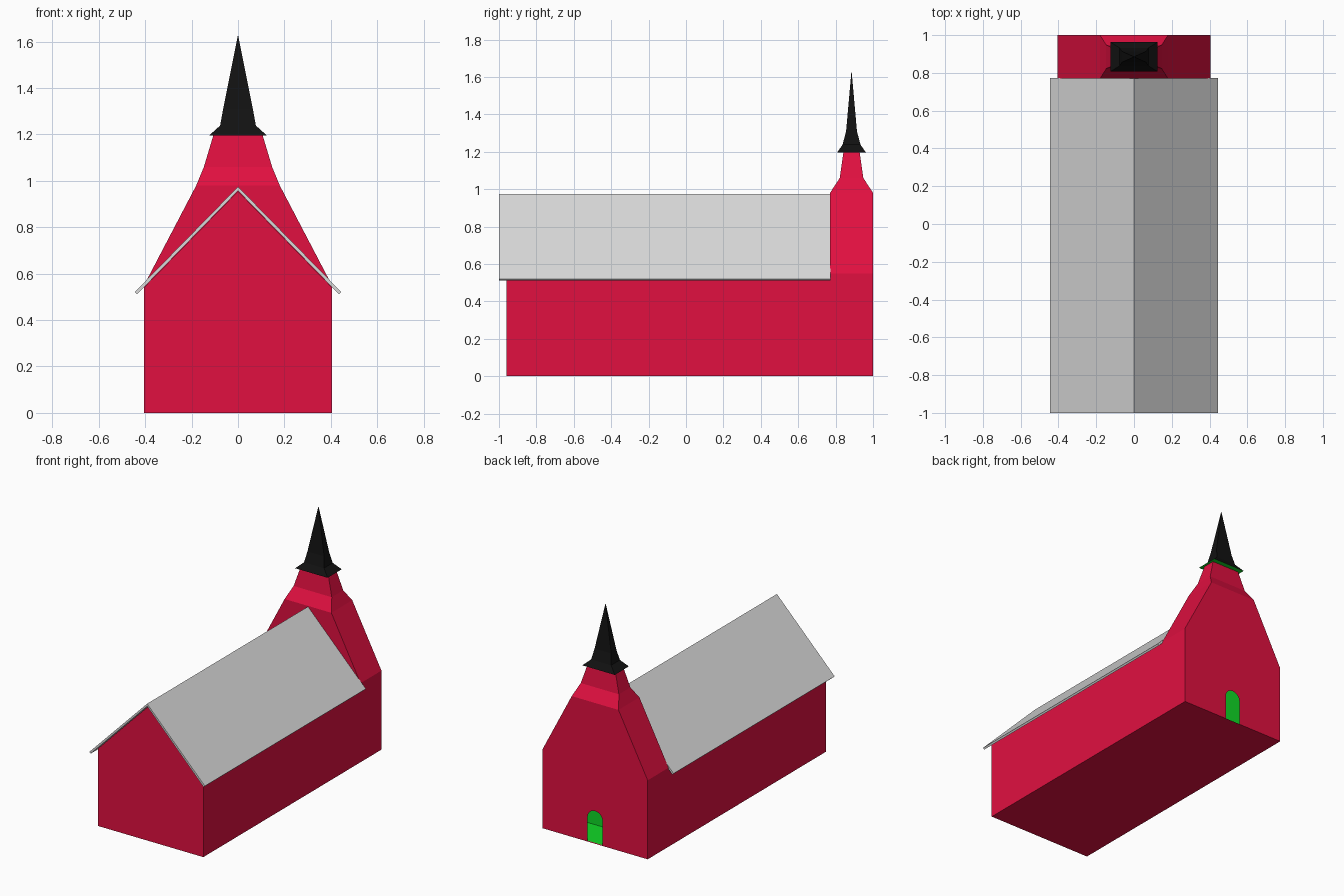
import bpy, bmesh, math

cube = bpy.data.objects.get("Cube")
if cube:
    bpy.data.objects.remove(cube, do_unlink=True)


def material(name, rgb):
    mat = bpy.data.materials.new(name)
    mat.use_nodes = True
    mat.diffuse_color = (*rgb, 1)
    mat.node_tree.nodes["Principled BSDF"].inputs["Base Color"].default_value = (*rgb, 1)
    return mat


RED = material("crimson walls", (0.753, 0.005, 0.051))
GREY = material("light grey roof", (0.70, 0.70, 0.70))
BLACK = material("black spire", (0.006, 0.006, 0.006))
GREEN = material("green lining", (0.69, 0.005, 0.02)[1::-1] + (0.02,))


def finish(name, bm, *mats):
    mesh = bpy.data.meshes.new(name)
    bm.to_mesh(mesh)
    bm.free()
    for mat in mats:
        mesh.materials.append(mat)
    obj = bpy.data.objects.new(name, mesh)
    bpy.context.collection.objects.link(obj)
    return obj


def prism(name, half, y0, y1, mat):
    """Extrude a mirrored x-z profile along y; half runs from x = 0 to x = 0."""
    outline = half + [(-x, z) for x, z in reversed(half) if x > 0]
    bm = bmesh.new()
    face = bm.faces.new([bm.verts.new((x, y0, z)) for x, z in outline])
    ext = bmesh.ops.extrude_face_region(bm, geom=[face])
    moved = [g for g in ext["geom"] if isinstance(g, bmesh.types.BMVert)]
    bmesh.ops.translate(bm, vec=(0, y1 - y0, 0), verts=moved)
    bmesh.ops.recalc_face_normals(bm, faces=bm.faces)
    return finish(name, bm, mat)


def loft(sections, cy):
    """Stack rectangles given as (z, half x, half y); sides are front, right, back, left."""
    bm = bmesh.new()
    rings = [[bm.verts.new((sx * hx, cy + sy * hy, z))
              for sx, sy in ((-1, -1), (1, -1), (1, 1), (-1, 1))] for z, hx, hy in sections]
    bottom = bm.faces.new(rings[0][::-1])
    sides = [[bm.faces.new((a[i], a[(i + 1) % 4], b[(i + 1) % 4], b[i])) for i in range(4)]
             for a, b in zip(rings, rings[1:])]
    bm.faces.new(rings[-1])
    return bm, bottom, sides, rings


# Nave with gable, and the thin roof over it
prism("nave", [(0, 0), (0.405, 0), (0.405, 0.54), (0, 0.955)], -0.96, 0.77, RED)
prism("nave_roof", [(0, 0.975), (0.445, 0.521), (0.435, 0.511), (0, 0.957)], -1.0, 0.772, GREY)

# Tower shell: the back wall is one face with an arched doorway
CY = 0.885
bm, bottom, sides, rings = loft([(0, 0.405, 0.115), (0.55, 0.405, 0.115), (0.98, 0.18, 0.115),
                                 (1.06, 0.147, 0.063), (1.2, 0.105, 0.043)], CY)
bmesh.ops.delete(bm, geom=[sides[0][2], sides[1][2]], context='FACES_ONLY')
R, SPRING = 0.058, 0.17
arch = [(R, 0)] + [(R * math.cos(math.pi * i / 10), SPRING + R * math.sin(math.pi * i / 10))
                   for i in range(11)] + [(-R, 0)]
door = [bm.verts.new((x, CY + 0.115, z)) for x, z in arch]
low, mid, high = rings[:3]
bm.faces.new([low[2]] + door + [low[3], mid[3], high[3], high[2], mid[2]])
finish("tower", bm, RED)

# Inner lining seen through the doorway, facing inwards and open at the back
bm, bottom, sides, rings = loft([(0.004, 0.4, 0.111), (0.55, 0.4, 0.111), (0.97, 0.178, 0.111)], CY)
bmesh.ops.delete(bm, geom=[s[2] for s in sides], context='FACES_ONLY')
bmesh.ops.reverse_faces(bm, faces=bm.faces)
finish("tower_lining", bm, GREEN)

# Spire with flared eaves and a green underside
bm, bottom, sides, rings = loft([(1.195, 0.125, 0.078), (1.238, 0.077, 0.048),
                                 (1.31, 0.064, 0.029), (1.625, 0.001, 0.001)], CY)
bottom.material_index = 1
finish("spire", bm, BLACK, GREEN)
